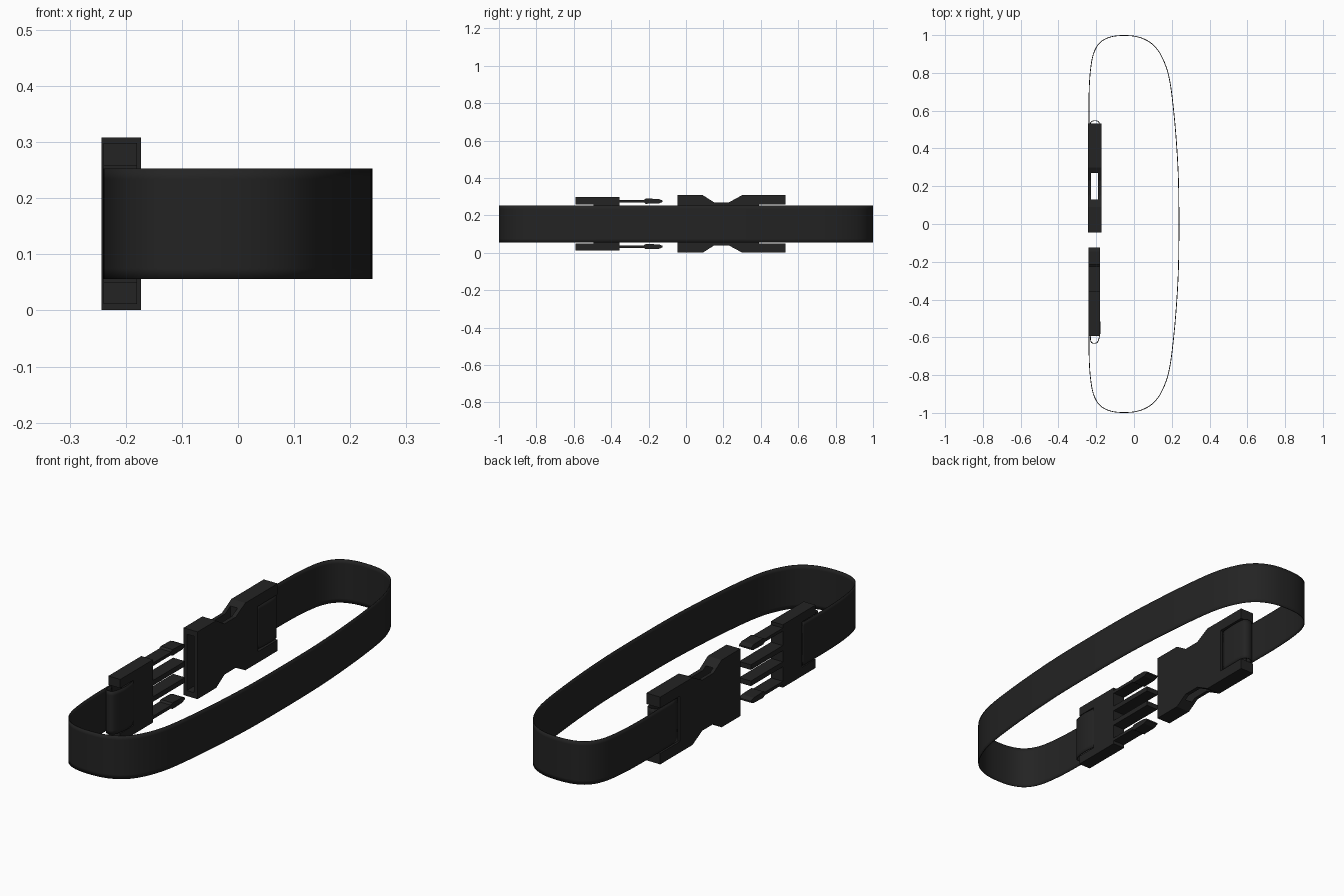
import bpy, bmesh
from mathutils import Vector

old = bpy.data.objects.get("Cube")
if old:
    bpy.data.objects.remove(old, do_unlink=True)

black = bpy.data.materials.new("soft_black")
black.use_nodes = True
COLOR = (0.017, 0.017, 0.017, 1)
black.diffuse_color = COLOR
black.node_tree.nodes["Principled BSDF"].inputs["Base Color"].default_value = COLOR

MID = 0.1545      # height of the buckle's centre line
STRAP_Z = (0.056, 0.075, 0.234, 0.253)


def add_object(name, bm):
    mesh = bpy.data.meshes.new(name)
    bm.to_mesh(mesh)
    bm.free()
    mesh.materials.append(black)
    obj = bpy.data.objects.new(name, mesh)
    bpy.context.collection.objects.link(obj)
    return obj


def slab(name, outline, x0, x1):
    """Extrude a (y, z) outline along x."""
    bm = bmesh.new()
    face = bm.faces.new([bm.verts.new((x0, y, z)) for y, z in outline])
    out = bmesh.ops.extrude_face_region(bm, geom=[face])
    moved = [g for g in out["geom"] if isinstance(g, bmesh.types.BMVert)]
    bmesh.ops.translate(bm, verts=moved, vec=(x1 - x0, 0, 0))
    bmesh.ops.recalc_face_normals(bm, faces=bm.faces)
    return add_object(name, bm)


def box(name, x, y, z):
    return slab(name, [(y[0], z[0]), (y[1], z[0]), (y[1], z[1]), (y[0], z[1])], *x)


def mirrored(top):
    """Close a top outline with its reflection about the centre line."""
    return top + [(y, 2 * MID - z) for y, z in reversed(top)]


def cut(obj, cutter):
    mod = obj.modifiers.new("cut", "BOOLEAN")
    mod.operation = "DIFFERENCE"
    mod.solver = "EXACT"
    mod.object = cutter
    cutter.hide_render = True
    cutter.hide_viewport = True
    cutter.display_type = "WIRE"


def smooth_path(points, steps=4):
    """Catmull-Rom curve through the points."""
    p = [Vector(q) for q in points]
    p = [2 * p[0] - p[1]] + p + [2 * p[-1] - p[-2]]
    path = []
    for a, b, c, d in zip(p, p[1:], p[2:], p[3:]):
        for i in range(steps):
            t = i / steps
            path.append(0.5 * (2 * b + (c - a) * t + (2 * a - 5 * b + 4 * c - d) * t ** 2
                               + (3 * b - a - 3 * c + d) * t ** 3))
    return path + [p[-2]]


def ribbon(name, points):
    bm = bmesh.new()
    rows = [[bm.verts.new((q.x, q.y, z)) for z in STRAP_Z] for q in smooth_path(points)]
    for r, s in zip(rows, rows[1:]):
        for i in range(len(STRAP_Z) - 1):
            bm.faces.new((r[i], s[i], s[i + 1], r[i + 1]))
    for f in bm.faces:
        f.smooth = True
    obj = add_object(name, bm)
    mod = obj.modifiers.new("webbing", "SOLIDIFY")
    mod.thickness = 0.004
    mod.offset = 0
    return obj


# Main strap: one half, mirrored front to back
half = [(-0.238, 0.55), (-0.238, 0.68), (-0.232, 0.8), (-0.215, 0.9), (-0.18, 0.96),
        (-0.125, 0.99), (-0.05, 0.998), (0.03, 0.988), (0.1, 0.95), (0.15, 0.88),
        (0.187, 0.77), (0.212, 0.58), (0.23, 0.35), (0.237, 0.15)]
ribbon("strap", [(-0.238, 0.4)] + half
       + [(x, -y) for x, y in reversed(half)] + [(-0.238, -0.5)])

# Strap ends folded back through the buckle halves
ribbon("strap_fold_back", [(-0.232, 0.5), (-0.23, 0.535), (-0.215, 0.546), (-0.195, 0.545),
                           (-0.183, 0.53), (-0.18, 0.47), (-0.184, 0.395)])
ribbon("strap_fold_front", [(-0.232, -0.58), (-0.228, -0.622), (-0.215, -0.631),
                            (-0.195, -0.627), (-0.184, -0.6), (-0.178, -0.55), (-0.184, -0.49)])

# Socket half of the buckle: waisted body with a strap notch at its back end
notch_top = 0.258
socket_top = [(-0.045, 0.308), (0.09, 0.308), (0.15, 0.27), (0.23, 0.27), (0.30, 0.308),
              (0.533, 0.308), (0.533, notch_top), (0.39, notch_top)]
socket = slab("buckle_socket", mirrored(socket_top), -0.243, -0.173)
cut(socket, box("socket_cavity_cutter", (-0.227, -0.191), (-0.1, 0.27), (0.026, 0.283)))
cut(socket, box("socket_window_cutter", (-0.2271, -0.1909), (0.131, 0.2701), (-0.1, 0.4)))

# Plug half of the buckle: body with a strap notch at its front end
px = (-0.24, -0.18)
plug_top = [(-0.355, 0.298), (-0.592, 0.298), (-0.592, notch_top), (-0.495, notch_top)]
slab("buckle_plug", mirrored(plug_top), *px)

# Spring prongs with arrow heads, and guide rails between them
prong = [(-0.36, 0.269), (-0.225, 0.269), (-0.215, 0.262), (-0.145, 0.264), (-0.125, 0.272),
         (-0.125, 0.279), (-0.145, 0.288), (-0.215, 0.29), (-0.225, 0.283), (-0.36, 0.283)]
rail = [(-0.36, 0.18), (-0.125, 0.18), (-0.125, 0.203), (-0.36, 0.203)]
for side, sign in (("upper", 1), ("lower", -1)):
    for part, outline in (("prong", prong), ("guide_rail", rail)):
        slab(f"{side}_{part}", [(y, MID + sign * (z - MID)) for y, z in outline], *px)
